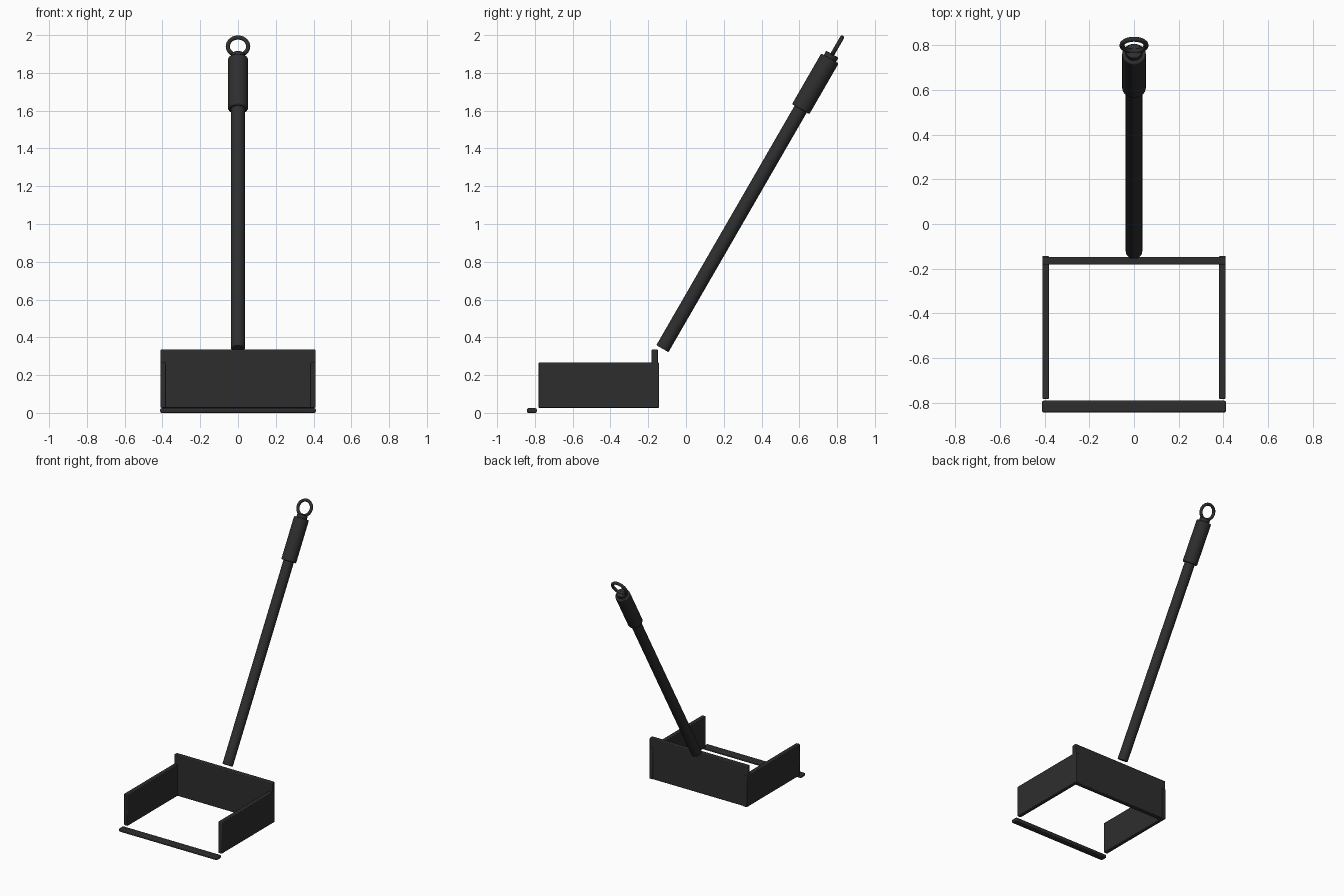
import bpy, math
from mathutils import Vector

if "Cube" in bpy.data.objects:
    bpy.data.objects.remove(bpy.data.objects["Cube"])

# Single dark plastic colour
dark = bpy.data.materials.new("charcoal")
dark.diffuse_color = (0.027, 0.027, 0.027, 1)
dark.use_nodes = True
dark.node_tree.nodes["Principled BSDF"].inputs["Base Color"].default_value = dark.diffuse_color

TILT = math.radians(-30)
AXIS = Vector((0, 0.5, math.sqrt(0.75)))
BASE = Vector((0, -0.125, 0.34))


def finish(name, bevel):
    ob = bpy.context.object
    ob.name = name
    ob.data.materials.append(dark)
    if bevel:
        m = ob.modifiers.new("soft_edges", 'BEVEL')
        m.width, m.segments, m.limit_method = bevel, 2, 'ANGLE'
    bpy.ops.object.shade_smooth_by_angle(angle=math.radians(35))
    return ob


def panel(name, lo, hi, bevel=0.005):
    lo, hi = Vector(lo), Vector(hi)
    bpy.ops.mesh.primitive_cube_add(size=1, location=(lo + hi) / 2)
    bpy.context.object.scale = hi - lo
    bpy.ops.object.transform_apply(location=False, rotation=False, scale=True)
    return finish(name, bevel)


def rod(name, start, end, radius, bevel):
    bpy.ops.mesh.primitive_cylinder_add(
        vertices=32, radius=radius, depth=end - start,
        location=BASE + AXIS * (start + end) / 2, rotation=(TILT, 0, 0))
    return finish(name, bevel)


# Open pan: back wall, two side walls and a separate front lip
panel("back_wall", (-0.41, -0.182, 0.027), (0.41, -0.147, 0.335))
for side, x in (("left", -0.395), ("right", 0.395)):
    panel(side + "_wall", (x - 0.015, -0.782, 0.027), (x + 0.015, -0.142, 0.266))
panel("front_lip", (-0.412, -0.842, 0.0), (0.412, -0.79, 0.025), 0.007)

# Slanted handle with a thicker grip near the top
rod("handle_tube", 0.0, 1.80, 0.037, 0.004)
rod("handle_grip", 1.464, 1.774, 0.053, 0.006)

# Hanging ring, lying in the plane of the handle axis and x
bpy.ops.mesh.primitive_torus_add(
    major_radius=0.054, minor_radius=0.011, major_segments=36, minor_segments=12,
    location=BASE + AXIS * 1.848, rotation=(TILT + math.pi / 2, 0, 0))
finish("hanging_ring", 0)
